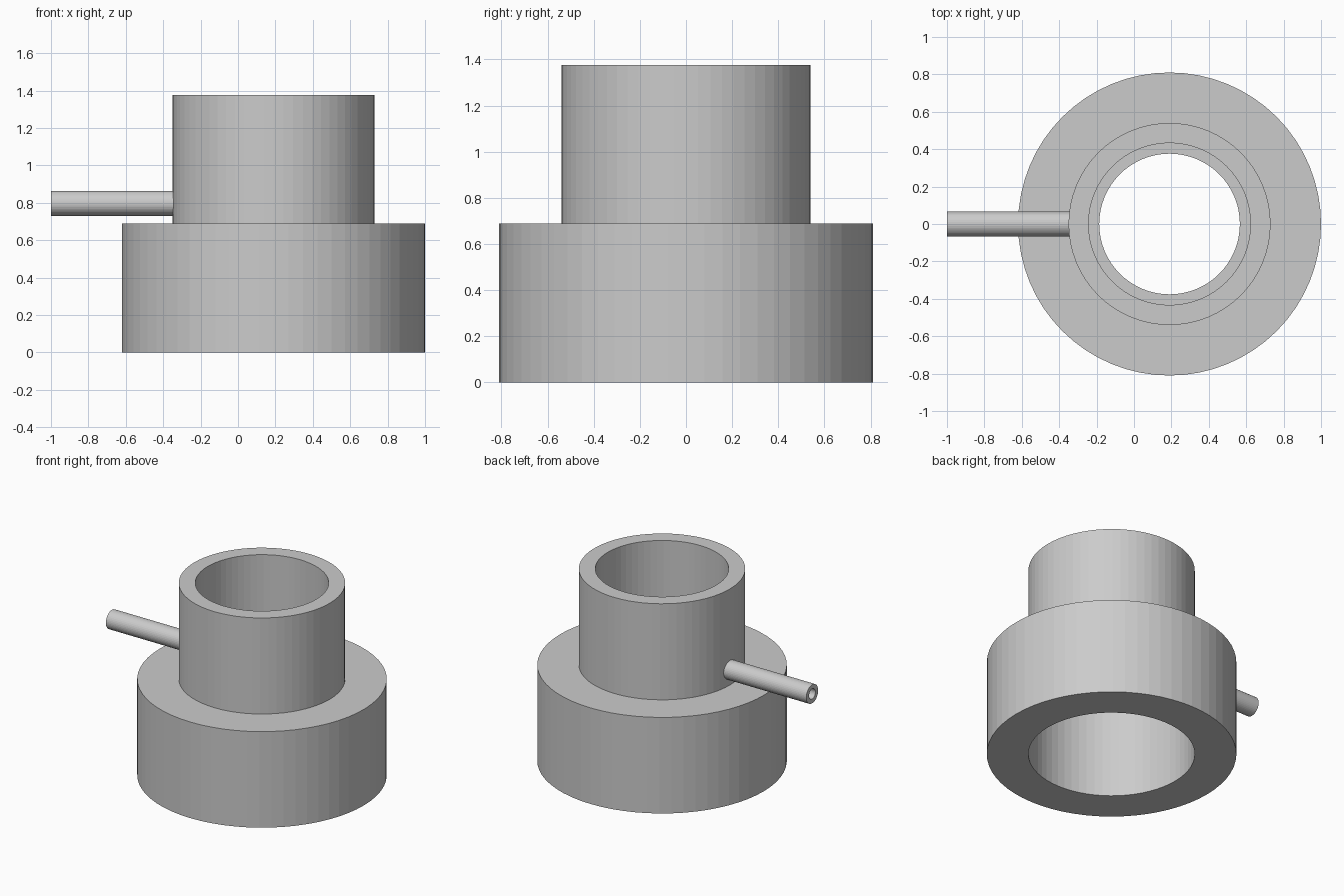
import bpy, bmesh
from math import pi, radians
from mathutils import Matrix

if "Cube" in bpy.data.objects:
    bpy.data.objects.remove(bpy.data.objects["Cube"])

CX = 0.19        # axis of the round body
PIPE_Z = 0.797   # height of the side pipe


def lathe(name, profile, sides):
    """Spin a closed (radius, z) profile around the body axis."""
    bm = bmesh.new()
    verts = [bm.verts.new((r, 0, z)) for r, z in profile]
    edges = [bm.edges.new((verts[i], verts[(i + 1) % len(verts)]))
             for i in range(len(verts))]
    bmesh.ops.spin(bm, geom=verts + edges, cent=(0, 0, 0), axis=(0, 0, 1),
                   angle=2 * pi, steps=sides, use_merge=True)
    bmesh.ops.remove_doubles(bm, verts=bm.verts, dist=1e-5)
    bmesh.ops.recalc_face_normals(bm, faces=bm.faces)
    bm.transform(Matrix.Translation((CX, 0, 0)))
    return finish(name, bm)


def rod(name, radius, x0, x1, sides=40):
    """Solid cylinder lying along x."""
    bm = bmesh.new()
    bmesh.ops.create_cone(
        bm, cap_ends=True, segments=sides, radius1=radius, radius2=radius,
        depth=x1 - x0,
        matrix=Matrix.Translation(((x0 + x1) / 2, 0, PIPE_Z)) @ Matrix.Rotation(pi / 2, 4, 'Y'))
    return finish(name, bm)


def finish(name, bm):
    me = bpy.data.meshes.new(name)
    bm.to_mesh(me)
    bm.free()
    ob = bpy.data.objects.new(name, me)
    bpy.context.collection.objects.link(ob)
    return ob


def combine(target, tool, operation):
    """Apply a boolean and discard the tool object."""
    mod = target.modifiers.new(operation.lower(), 'BOOLEAN')
    mod.object, mod.operation, mod.solver = tool, operation, 'EXACT'
    bpy.ops.object.select_all(action='DESELECT')
    bpy.context.view_layer.objects.active = target
    target.select_set(True)
    bpy.ops.object.modifier_apply(modifier=mod.name)
    bpy.data.objects.remove(tool)


# stepped body: wide collar with socket below, inner ledge, narrow sleeve above
body = lathe("stepped_collar", [
    (0.54, 0), (0.81, 0), (0.81, 0.688), (0.54, 0.688), (0.54, 1.376),
    (0.433, 1.376), (0.433, 0.688), (0.376, 0.688), (0.376, 0.635), (0.54, 0.635),
], 64)

# side pipe fused into the sleeve wall, then bored through to the inside
combine(body, rod("side_pipe", 0.067, -1.0, -0.29), 'UNION')
combine(body, rod("pipe_bore", 0.036, -1.1, -0.1), 'DIFFERENCE')
